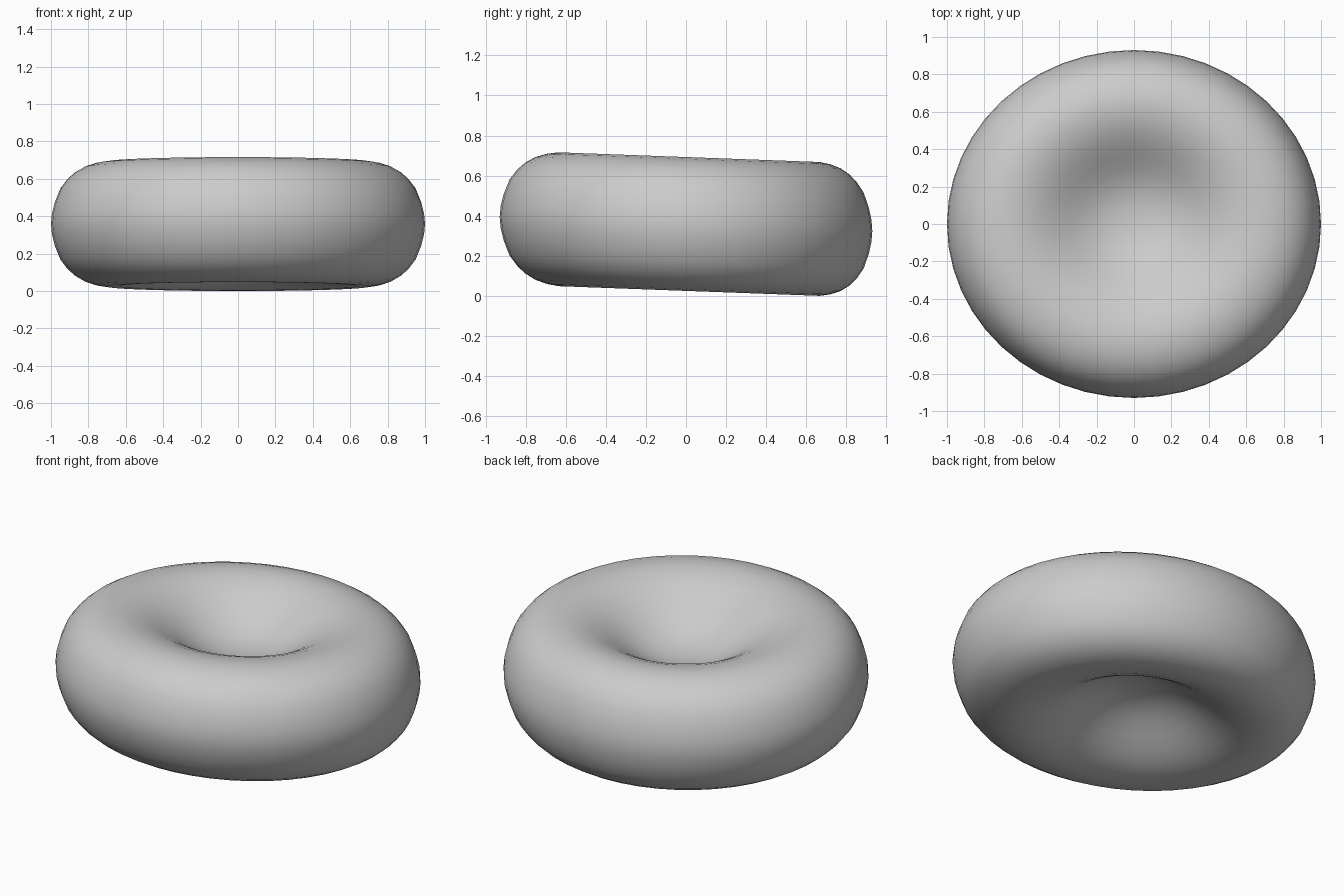
import bpy, bmesh, math

cube = bpy.data.objects.get("Cube")
if cube:
    bpy.data.objects.remove(cube, do_unlink=True)

# Upper half of the cross-section: (radius, height above the mid plane)
HALF = [(0, .10), (.08, .104), (.15, .117), (.22, .141), (.29, .175), (.36, .217),
        (.43, .259), (.50, .294), (.57, .319), (.64, .332), (.70, .334), (.76, .325),
        (.82, .306), (.87, .277), (.91, .242), (.95, .190), (.98, .115), (.995, .055)]
SEGMENTS = 48
HALF_DEPTH = 0.93      # y radius, the x radius is 1
TILT = -0.037          # the disc leans down towards the back
MID_Z = 0.36

# Full cross-section from the top centre, round the rim, to the bottom centre
profile = HALF + [(1, 0)] + [(r, -z) for r, z in reversed(HALF)]

# Lathe the profile round z
bm = bmesh.new()
verts = [bm.verts.new((r, 0, z)) for r, z in profile]
edges = [bm.edges.new(pair) for pair in zip(verts, verts[1:])]
bmesh.ops.spin(bm, geom=verts + edges, cent=(0, 0, 0), axis=(0, 0, 1),
               angle=math.tau, steps=SEGMENTS, use_merge=False)
bmesh.ops.remove_doubles(bm, verts=bm.verts, dist=1e-4)

# Squash to an oval, shift the dimples slightly back, and lean the disc
for v in bm.verts:
    r = math.hypot(v.co.x, v.co.y)
    y = v.co.y * HALF_DEPTH + 0.03 * max(0, 1 - r * r)
    v.co.y = y
    v.co.z += MID_Z + TILT * y
bmesh.ops.recalc_face_normals(bm, faces=bm.faces)
low = min(v.co.z for v in bm.verts)
for v in bm.verts:
    v.co.z -= low

mesh = bpy.data.meshes.new("dimpled_disc")
bm.to_mesh(mesh)
bm.free()
disc = bpy.data.objects.new("dimpled_disc", mesh)
bpy.context.collection.objects.link(disc)
mesh.shade_smooth()

# Plain grey surface
grey = bpy.data.materials.new("light_grey")
grey.use_nodes = True
colour = (0.6, 0.6, 0.6, 1)
grey.diffuse_color = colour
grey.node_tree.nodes["Principled BSDF"].inputs["Base Color"].default_value = colour
mesh.materials.append(grey)
